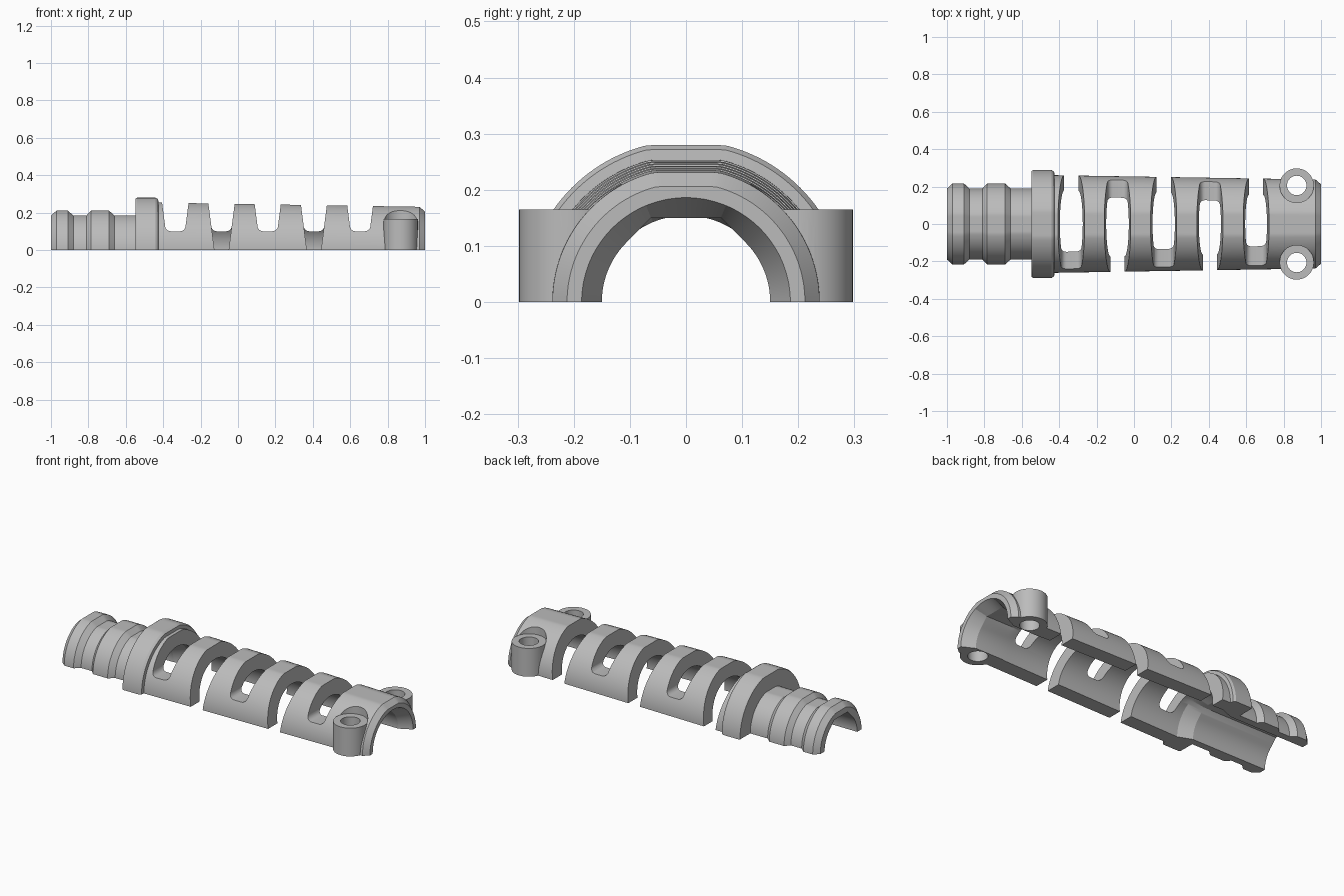
import bpy, bmesh, math
from math import sin, cos, pi, radians

old = bpy.data.objects.get("Cube")
if old:
    bpy.data.objects.remove(old, do_unlink=True)

grey = bpy.data.materials.new("plain_grey")
grey.use_nodes = True
colour = (0.5, 0.5, 0.5, 1)
grey.diffuse_color = colour
grey.node_tree.nodes["Principled BSDF"].inputs["Base Color"].default_value = colour


def loft(name, rings):
    """Closed solid through matching rings of points."""
    bm = bmesh.new()
    loops = [[bm.verts.new(p) for p in ring] for ring in rings]
    n = len(loops[0])
    for a, b in zip(loops, loops[1:]):
        for i in range(n):
            j = (i + 1) % n
            bm.faces.new((a[i], a[j], b[j], b[i]))
    bm.faces.new(loops[0])
    bm.faces.new(loops[-1])
    bmesh.ops.recalc_face_normals(bm, faces=bm.faces)
    mesh = bpy.data.meshes.new(name)
    bm.to_mesh(mesh)
    bm.free()
    obj = bpy.data.objects.new(name, mesh)
    bpy.context.collection.objects.link(obj)
    mesh.materials.append(grey)
    return obj


def cylinder(name, x, y, r, z0, z1, n=48):
    return loft(name, [[(x + r * cos(2 * pi * i / n), y + r * sin(2 * pi * i / n), z)
                        for i in range(n)] for z in (z0, z1)])


ANGLES = [radians(2.5 * i) for i in range(73)]


def outer_ring(x, r):
    # half circle with a shallow flat on top
    return [(x, r * cos(a), min(r * sin(a), 0.97 * r)) for a in ANGLES]


def bore_ring(x, r, roof):
    # half circle, optionally with an octagonal roof, carried below the floor
    pts = [(x, r, -0.1)]
    for a in ANGLES:
        k = r
        if roof and radians(45) <= a <= radians(135):
            k = r / cos(a - round(a / (pi / 4)) * pi / 4)
        pts.append((x, k * cos(a), k * sin(a)))
    return pts + [(x, -r, -0.1)]


def combine(target, tool, operation):
    mod = target.modifiers.new(operation.lower(), "BOOLEAN")
    mod.operation = operation
    mod.solver = "EXACT"
    mod.object = tool
    bpy.context.view_layer.objects.active = target
    bpy.ops.object.modifier_apply(modifier=mod.name)
    bpy.data.objects.remove(tool, do_unlink=True)


# Outer shell: ringed neck, collar, tapering sleeve, chamfered end
PROFILE = [(-1, .19), (-.97, .217), (-.91, .217), (-.88, .19), (-.81, .19),
           (-.785, .217), (-.69, .217), (-.66, .19), (-.548, .19), (-.547, .284),
           (-.54, .288), (-.44, .288), (-.427, .28), (-.425, .261),
           (.97, .238), (1, .212)]
body = loft("sleeve_body", [outer_ring(x, r) for x, r in PROFILE])

# Screw bosses with clearance cut into the sleeve above them
BOSS_X, BOSS_Y, BOSS_TOP = .87, .206, .165
for side in (-1, 1):
    combine(body, cylinder("clearance", BOSS_X, side * BOSS_Y, .092, BOSS_TOP, .5), "DIFFERENCE")
for side in (-1, 1):
    combine(body, cylinder("boss", BOSS_X, side * BOSS_Y, .0915, 0, BOSS_TOP), "UNION")

# Inner bore
BORE = [(-1.1, .15, True), (-.52, .15, True), (-.44, .181, False),
        (.72, .154, False), (.76, .15, True), (.93, .15, True),
        (1, .186, False), (1.1, .186, False)]
combine(body, loft("bore", [bore_ring(*b) for b in BORE]), "DIFFERENCE")


def half_width(z):
    return .038 + .13 * z


def slot(x, open_side):
    # window with rounded floor corners, running right across the sleeve
    floor, f = .1, .03
    right = []
    for i in range(7):
        a = -pi / 2 + i * pi / 12
        right.append((half_width(floor + f) - f + f * cos(a), floor + f + f * sin(a)))
    right.append((half_width(.4), .4))
    outline = right + [(-u, z) for u, z in reversed(right)]
    combine(body, loft("window", [[(x + u, y, z) for u, z in outline] for y in (-.4, .4)]),
            "DIFFERENCE")
    # gap through to the floor on the open side
    outline = [(half_width(-.1), -.1), (half_width(.35), .35),
               (-half_width(.35), .35), (-half_width(-.1), -.1)]
    combine(body, loft("gap", [[(x + u, y, z) for u, z in outline]
                               for y in (open_side * .05, open_side * .41)]), "DIFFERENCE")


# Flex slots, open alternately at the back and at the front
for i in range(5):
    slot(-.335 + .247 * i, 1 if i % 2 == 0 else -1)

# Screw holes
for side in (-1, 1):
    combine(body, cylinder("hole", BOSS_X, side * BOSS_Y, .052, -.1, .5), "DIFFERENCE")

bpy.ops.object.select_all(action="DESELECT")
body.select_set(True)
bpy.context.view_layer.objects.active = body
bpy.ops.object.shade_smooth_by_angle(angle=radians(20))
